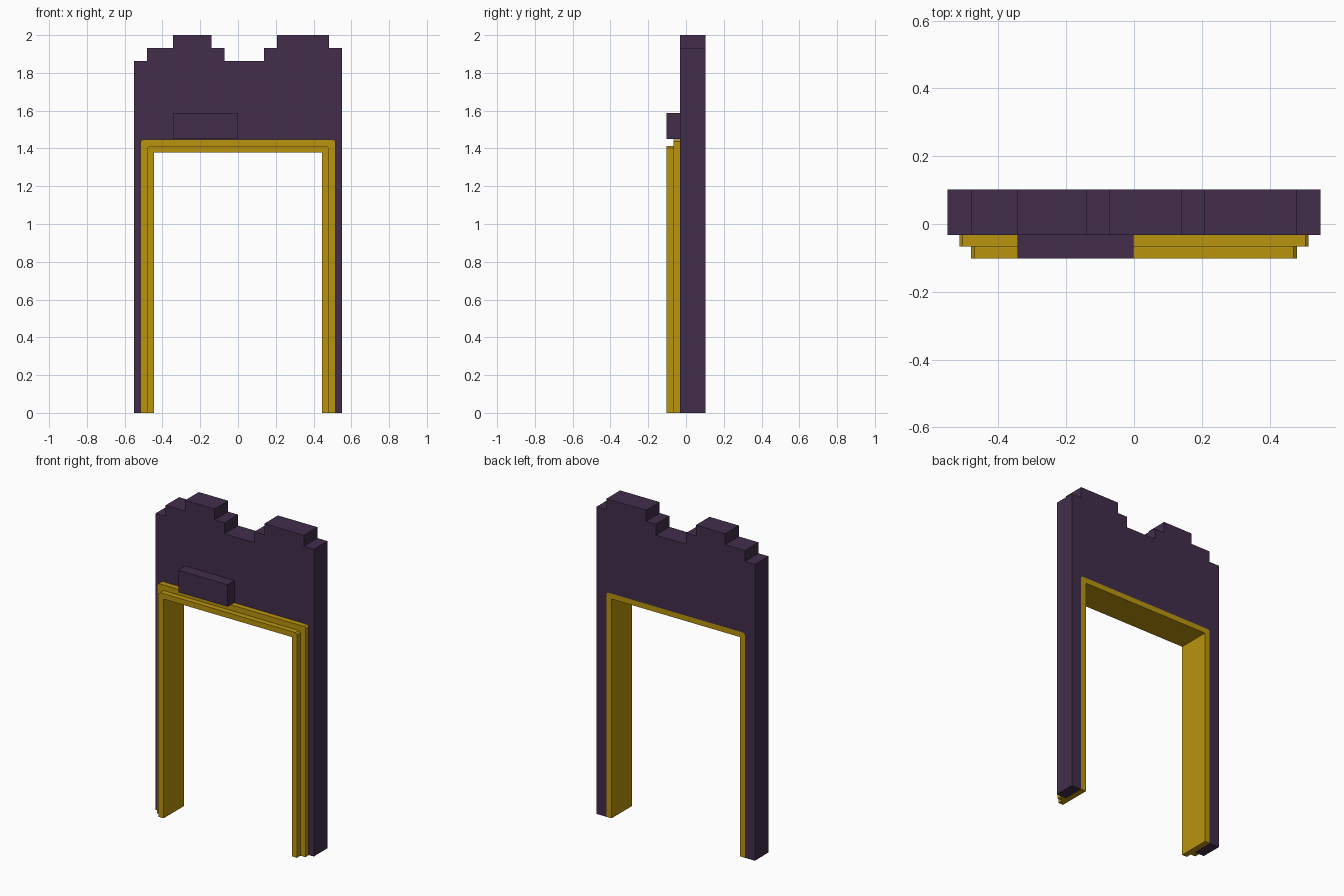
import bpy
import bmesh

cube = bpy.data.objects.get("Cube")
if cube:
    bpy.data.objects.remove(cube, do_unlink=True)


def make_material(name, color):
    mat = bpy.data.materials.new(name)
    mat.use_nodes = True
    mat.diffuse_color = color
    mat.node_tree.nodes["Principled BSDF"].inputs["Base Color"].default_value = color
    return mat


PURPLE = make_material("dark purple", (0.054, 0.027, 0.071, 1))
GOLD = make_material("gold", (0.491, 0.296, 0.004, 1))


def extrude_profile(name, outline, y_front, y_back, mat):
    """Solid made by pushing an x-z outline back along y."""
    bm = bmesh.new()
    face = bm.faces.new([bm.verts.new((x, y_front, z)) for x, z in outline])
    ext = bmesh.ops.extrude_face_region(bm, geom=[face])["geom"]
    moved = [v for v in ext if isinstance(v, bmesh.types.BMVert)]
    bmesh.ops.translate(bm, verts=moved, vec=(0, y_back - y_front, 0))
    bmesh.ops.recalc_face_normals(bm, faces=bm.faces)
    mesh = bpy.data.meshes.new(name)
    bm.to_mesh(mesh)
    bm.free()
    mesh.materials.append(mat)
    obj = bpy.data.objects.new(name, mesh)
    bpy.context.collection.objects.link(obj)
    return obj


def arch(half_width, top, chamfer=0.0):
    """Open path up the left leg, across the top and down the right leg."""
    w, c = half_width, chamfer
    if c == 0:
        return [(-w, 0), (-w, top), (w, top), (w, 0)]
    return [(-w, 0), (-w, top - c), (-w + c, top), (w - c, top), (w, top - c), (w, 0)]


# Nested arch paths: doorway, trim edge, moulding edge
doorway = arch(0.446, 1.378)
trim_edge = arch(0.481, 1.412, 0.01)
moulding_edge = arch(0.515, 1.447, 0.01)

# Wall with a broken, stepped top
skyline = [(-0.55, 0), (-0.55, 1.862), (-0.481, 1.862), (-0.481, 1.931),
           (-0.344, 1.931), (-0.344, 2.0), (-0.14, 2.0), (-0.14, 1.931),
           (-0.071, 1.931), (-0.071, 1.862), (0.138, 1.862), (0.138, 1.931),
           (0.206, 1.931), (0.206, 2.0), (0.481, 2.0), (0.481, 1.931),
           (0.55, 1.931), (0.55, 0)]
extrude_profile("wall", skyline + trim_edge[::-1], -0.033, 0.102, PURPLE)

# Door frame: deep inner trim and shallow outer moulding
extrude_profile("door_trim", trim_edge + doorway[::-1], -0.102, 0.102, GOLD)
extrude_profile("door_moulding", moulding_edge + trim_edge[::-1], -0.067, -0.033, GOLD)

# Raised brick above the door
brick = [(-0.344, 1.449), (-0.344, 1.587), (-0.002, 1.587), (-0.002, 1.449)]
extrude_profile("raised_brick", brick, -0.102, -0.033, PURPLE)
